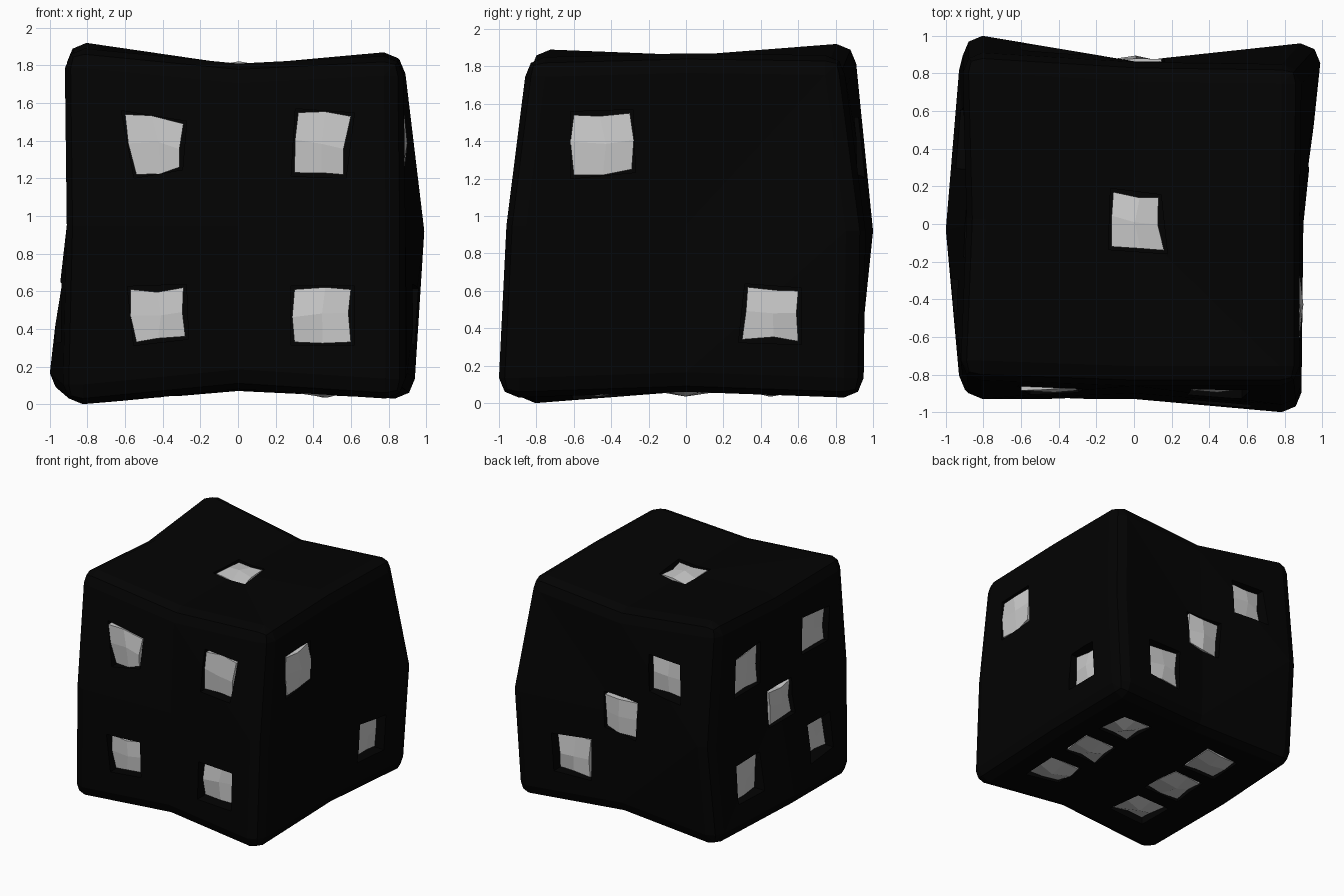
import bpy, bmesh, random
from itertools import product
from mathutils import Vector

if "Cube" in bpy.data.objects:
    bpy.data.objects.remove(bpy.data.objects["Cube"])

random.seed(4)

# Warped 3x3x3 control lattice: layers bottom / middle / top, rows front to back, left to right
BOTTOM = [(-.93, -.91, 0), (0, -.93, .08), (.89, -1, .03),
          (-1, -.03, .06), (0, 0, .07), (.90, 0, .06),
          (-.93, .92, .04), (0, .86, .07), (.94, .95, .03)]
MIDDLE = [(-.91, -.93, .95), (0, -.90, .95), (.89, -.96, .95),
          (-.87, 0, .95), (0, 0, .95), (.875, 0, .95),
          (-.91, 1, .92), (0, .865, .93), (.99, .96, .92)]
TOP = [(-.92, -.83, 1.89), (0, -.86, 1.81), (.88, -.86, 1.85),
       (-.89, .03, 1.86), (0, 0, 1.80), (.88, 0, 1.87),
       (-.91, .91, 1.92), (.02, .86, 1.80), (.89, .85, 1.86)]
keys = [(x, y, z) for z, y, x in product((-1, 0, 1), repeat=3)]
lattice = dict(zip(keys, BOTTOM + MIDDLE + TOP))
HALF = .94

black = bpy.data.materials.new("black")
black.diffuse_color = (.0008, .0008, .0008, 1)
black.use_nodes = True
black.node_tree.nodes["Principled BSDF"].inputs["Base Color"].default_value = black.diffuse_color


def finish(bm, name, material=None):
    bmesh.ops.recalc_face_normals(bm, faces=bm.faces)
    me = bpy.data.meshes.new(name)
    bm.to_mesh(me)
    bm.free()
    ob = bpy.data.objects.new(name, me)
    bpy.context.collection.objects.link(ob)
    if material:
        me.materials.append(material)
    return ob


# Body: bevelled cube split in 2x2 per side, then warped
bm = bmesh.new()
bmesh.ops.create_cube(bm, size=2 * HALF)
bmesh.ops.bevel(bm, geom=bm.edges[:], offset=.105, offset_type='OFFSET', segments=2,
                profile=.5, affect='EDGES')
for axis in range(3):
    normal = [float(i == axis) for i in range(3)]
    bmesh.ops.bisect_plane(bm, geom=bm.verts[:] + bm.edges[:] + bm.faces[:],
                           plane_co=(0, 0, 0), plane_no=normal)
for v in bm.verts:
    key = tuple(round(c / HALF) for c in v.co)
    v.co += Vector(lattice[key]) - Vector(key) * HALF
bmesh.ops.triangulate(bm, faces=bm.faces[:])
body = finish(bm, "die_body", black)


def at(axis, uv, depth):
    co = list(uv)
    co.insert(axis, depth)
    return co


def pip(name, axis, side, rim, dome, corners):
    """Domed 2x2 plug standing in its own socket."""
    tl, tr, br, bl = [Vector(c) for c in corners]
    bm = bmesh.new()
    front, back = [], []
    for j, i in product(range(3), repeat=2):
        s, t = i / 2, j / 2
        uv = tl.lerp(tr, s).lerp(bl.lerp(br, s), t)
        if i == 1 or j == 1:
            uv += Vector((random.uniform(-.02, .02), random.uniform(-.02, .02)))
        h = dome if i == j == 1 else random.uniform(-.01, .012)
        front.append(bm.verts.new(at(axis, uv, rim + side * h)))
        back.append(bm.verts.new(at(axis, uv, rim - side * .045)))
    for j, i in product(range(2), repeat=2):
        k = 3 * j + i
        for g in (front, back):
            bm.faces.new((g[k], g[k + 1], g[k + 4], g[k + 3]))
    ring = [0, 1, 2, 5, 8, 7, 6, 3]
    for a, b in zip(ring, ring[1:] + ring[:1]):
        bm.faces.new((front[a], front[b], back[b], back[a]))
    finish(bm, name)


def socket(bm, axis, side, rim, corners):
    """Box a little wider than the pip, used to cut its socket."""
    pts = [Vector(c) for c in corners]
    mid = sum(pts, Vector((0, 0))) / 4
    pts = [mid + (p - mid) * 1.12 for p in pts]
    a = [bm.verts.new(at(axis, p, rim - side * .04)) for p in pts]
    b = [bm.verts.new(at(axis, p, rim + side * .4)) for p in pts]
    bm.faces.new(a)
    bm.faces.new(b)
    for i in range(4):
        j = (i + 1) % 4
        bm.faces.new((a[i], a[j], b[j], b[i]))


def rough_square(u, v, r=.15):
    return [(u + a * r + random.uniform(-.025, .015) * a,
             v + b * r + random.uniform(-.025, .015) * b)
            for a, b in ((-1, 1), (1, 1), (1, -1), (-1, -1))]


# Each side: axis, direction, rim plane, dome height, pip outlines
L, H, M = .48, 1.38, .93
FACES = {
    "top": (2, 1, 1.80, .022, [[(-.11, .17), (.13, .14), (.16, -.14), (-.12, -.12)]]),
    "right": (0, 1, .875, .025, [[(-.60, 1.54), (-.30, 1.55), (-.29, 1.25), (-.60, 1.22)],
                                 [(.33, .62), (.60, .60), (.60, .33), (.30, .34)]]),
    "front": (1, -1, -.875, .02, [[(-.60, 1.54), (-.29, 1.49), (-.31, 1.26), (-.54, 1.22)],
                                  [(.32, 1.55), (.60, 1.53), (.56, 1.22), (.30, 1.23)],
                                  [(-.57, .61), (-.29, .62), (-.28, .36), (-.54, .33)],
                                  [(.30, .61), (.60, .61), (.60, .33), (.30, .33)]]),
    "back": (1, 1, .87, .025, [rough_square(*c) for c in ((-.44, H), (0, M), (.44, L))]),
    "left": (0, -1, -.87, .02, [rough_square(*c) for c in
                                ((-.45, H), (.45, H), (0, M), (-.45, L), (.45, L))]),
    "bottom": (2, -1, .07, .035, [rough_square(x, y)
                                  for x in (-.44, .46) for y in (-.45, 0, .45)]),
}
# Pips on all six sides, with sockets cut into the body
cut = bmesh.new()
for face, (axis, side, rim, dome, quads) in FACES.items():
    for n, quad in enumerate(quads, 1):
        pip(f"pip_{face}_{n}", axis, side, rim, dome, quad)
        socket(cut, axis, side, rim, quad)
cutter = finish(cut, "socket_cutter", black)
cutter.hide_render = True
mod = body.modifiers.new("sockets", 'BOOLEAN')
mod.operation = 'DIFFERENCE'
mod.solver = 'EXACT'
mod.object = cutter
bpy.context.view_layer.objects.active = body
bpy.ops.object.modifier_apply(modifier=mod.name)
bpy.data.objects.remove(cutter)
